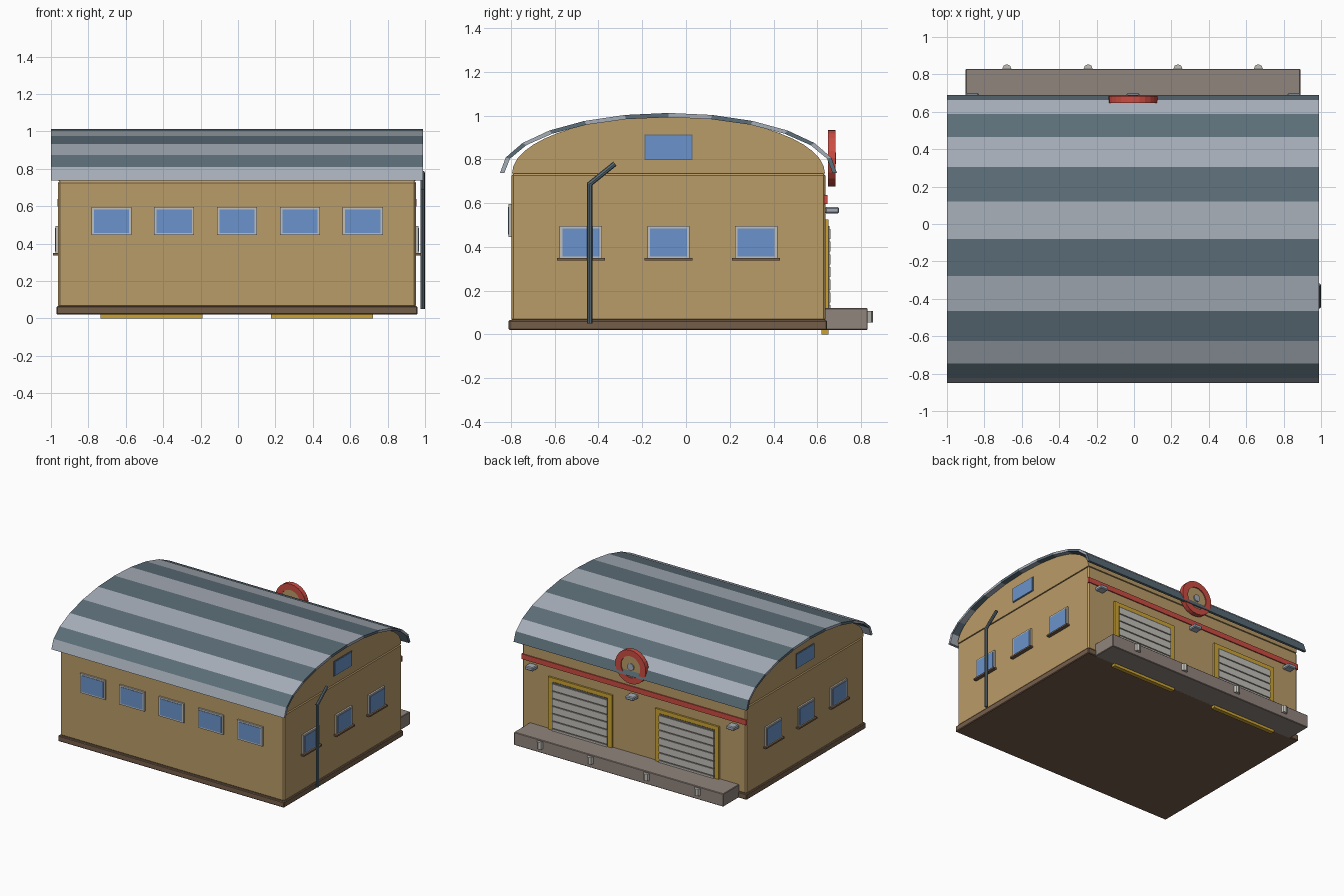
import bpy, bmesh, math
from mathutils import Vector, Matrix

if "Cube" in bpy.data.objects:
    bpy.data.objects.remove(bpy.data.objects["Cube"])

CX, CY = -0.005, -0.08   # centre of the building


def srgb(v):
    return v / 12.92 if v <= 0.04045 else ((v + 0.055) / 1.055) ** 2.4


def mat(name, r, g, b):
    m = bpy.data.materials.new(name)
    m.diffuse_color = (srgb(r), srgb(g), srgb(b), 1)
    m.use_nodes = True
    m.node_tree.nodes["Principled BSDF"].inputs["Base Color"].default_value = m.diffuse_color
    return m


WALL = mat("tan_wall", .73, .61, .41)
GLASS = mat("blue_glass", .42, .58, .80)
LIGHT = mat("light_slate", .65, .68, .72)
DARK = mat("dark_slate", .36, .43, .47)
BROWN = mat("brown_base", .46, .37, .29)
RED = mat("red_paint", .80, .30, .26)
YELLOW = mat("yellow_paint", .80, .64, .20)
DOCK = mat("dock_concrete", .57, .52, .49)
PALE = mat("pale_trim", .76, .75, .72)
GAP = mat("shutter_shadow", .42, .40, .38)


def finish(name, bm, m):
    bmesh.ops.recalc_face_normals(bm, faces=bm.faces)
    me = bpy.data.meshes.new(name)
    bm.to_mesh(me)
    bm.free()
    me.materials.append(m)
    ob = bpy.data.objects.new(name, me)
    bpy.context.collection.objects.link(ob)
    return ob


def box(name, x0, x1, y0, y1, z0, z1, m, bevel=0):
    bm = bmesh.new()
    bmesh.ops.create_cube(bm, size=1)
    for v in bm.verts:
        v.co = ((x0 + x1) / 2 + v.co.x * (x1 - x0),
                (y0 + y1) / 2 + v.co.y * (y1 - y0),
                (z0 + z1) / 2 + v.co.z * (z1 - z0))
    if bevel:
        bmesh.ops.bevel(bm, geom=bm.edges[:], offset=bevel, segments=1, affect='EDGES')
    return finish(name, bm, m)


def rod(name, a, b, r, m, sides=8):
    a, b = Vector(a), Vector(b)
    bm = bmesh.new()
    bmesh.ops.create_cone(bm, cap_ends=True, segments=sides, radius1=r, radius2=r,
                          depth=(b - a).length)
    rot = (b - a).to_track_quat('Z', 'Y').to_matrix().to_4x4()
    bm.transform(Matrix.Translation((a + b) / 2) @ rot)
    return finish(name, bm, m)


def prism(name, profile, x0, x1, m):
    """Extrude a (y, z) outline along x."""
    bm = bmesh.new()
    f = bm.faces.new([bm.verts.new((x0, y, z)) for y, z in profile])
    new = bmesh.ops.extrude_face_region(bm, geom=[f])['geom']
    bmesh.ops.translate(bm, verts=[g for g in new if isinstance(g, bmesh.types.BMVert)],
                        vec=(x1 - x0, 0, 0))
    return finish(name, bm, m)


# Base, walls and arched gable
box("base", -.97, .96, -.81, .645, .02, .065, BROWN, .005)
box("walls", -.963, .952, -.797, .638, .06, .735, WALL, .01)
arch = [(CY - .715 * math.cos(math.pi * i / 24), .735 + .262 * math.sin(math.pi * i / 24))
        for i in range(25)]
prism("gable", arch, -.961, .95, WALL)

# Roof of twelve flat panels on an elliptical arc, alternating colours
def arc(i, d):
    t = math.radians(-90 + 15 * i)
    return CY + (.77 - d) * math.sin(t), .737 + (.275 - d) * math.cos(t)

for i in range(12):
    prism(f"roof_panel_{i + 1}", [arc(i, 0), arc(i + 1, 0), arc(i + 1, .02), arc(i, .02)],
          -1, .99, DARK if i % 2 else LIGHT)

# Front windows
for i in range(5):
    x = CX + (i - 2) * .336
    box(f"front_window_frame_{i + 1}", x - .107, x + .107, -.81, -.79, .445, .595, PALE)
    box(f"front_window_glass_{i + 1}", x - .094, x + .094, -.813, -.805, .457, .583, GLASS)

# Side windows with sills, and gable windows, on both ends
for s, side in ((1, "right"), (-1, "left")):
    def plate(name, d0, d1, y0, y1, z0, z1, m):
        xs = sorted((CX + s * d0, CX + s * d1))
        box(f"{side}_{name}", xs[0], xs[1], y0, y1, z0, z1, m)
    for i in range(3):
        y = CY + (i - 1) * .4
        plate(f"window_frame_{i + 1}", .95, .970, y - .097, y + .097, .345, .495, PALE)
        plate(f"window_glass_{i + 1}", .965, .973, y - .085, y + .085, .357, .483, GLASS)
        plate(f"window_sill_{i + 1}", .95, .984, y - .11, y + .11, .337, .349, BROWN)
    plate("gable_window_frame", .95, .959, CY - .11, CY + .11, .797, .913, DARK)
    plate("gable_window_glass", .955, .963, CY - .105, CY + .105, .802, .908, GLASS)

# Drain pipe on the right end
rod("drain_pipe_lower", (.987, -.44, .05), (.987, -.44, .69), .012, DARK)
rod("drain_pipe_upper", (.987, -.445, .683), (.987, -.325, .78), .012, DARK)

# Loading doors: yellow surround, dark panel and shutter slats
for n, x in (("left", .45), ("right", -.463)):
    box(f"{n}_door_frame", x - .273, x + .273, .62, .652, 0, .525, YELLOW)
    box(f"{n}_door_panel", x - .235, x + .235, .645, .655, .02, .495, GAP)
    for i in range(8):
        z = .03 + i * .058
        box(f"{n}_door_slat_{i + 1}", x - .235, x + .235, .65, .660, z, z + .046, PALE)

# Loading dock and bumpers
box("loading_dock", -.9, .89, .63, .83, .02, .12, DOCK, .004)
for i, x in enumerate((-.68, -.245, .235, .665)):
    rod(f"dock_bumper_{i + 1}", (x, .83, .055), (x, .83, .108), .024, PALE)

# Red stripe and lamps on the back
box("red_stripe", -.965, .955, .63, .646, .597, .637, RED)
for i in range(3):
    x = CX + (i - 1) * .86
    box(f"lamp_{i + 1}", x - .035, x + .035, .635, .70, .553, .582, LIGHT, .006)

# Round sign: red ring, tan disc and hub
bm = bmesh.new()
N = 24
rows = []
for r, y in ((.13, .648), (.13, .684), (.083, .684), (.083, .648)):
    rows.append([bm.verts.new((CX + r * math.cos(2 * math.pi * i / N), y,
                               .805 + r * math.sin(2 * math.pi * i / N))) for i in range(N)])
for k in range(4):
    a, b = rows[k], rows[(k + 1) % 4]
    for i in range(N):
        j = (i + 1) % N
        bm.faces.new((a[i], a[j], b[j], b[i]))
finish("sign_ring", bm, RED)
rod("sign_disc", (CX, .655, .805), (CX, .677, .805), .085, WALL, N)
rod("sign_hub", (CX, .65, .805), (CX, .686, .805), .027, LIGHT, 12)
